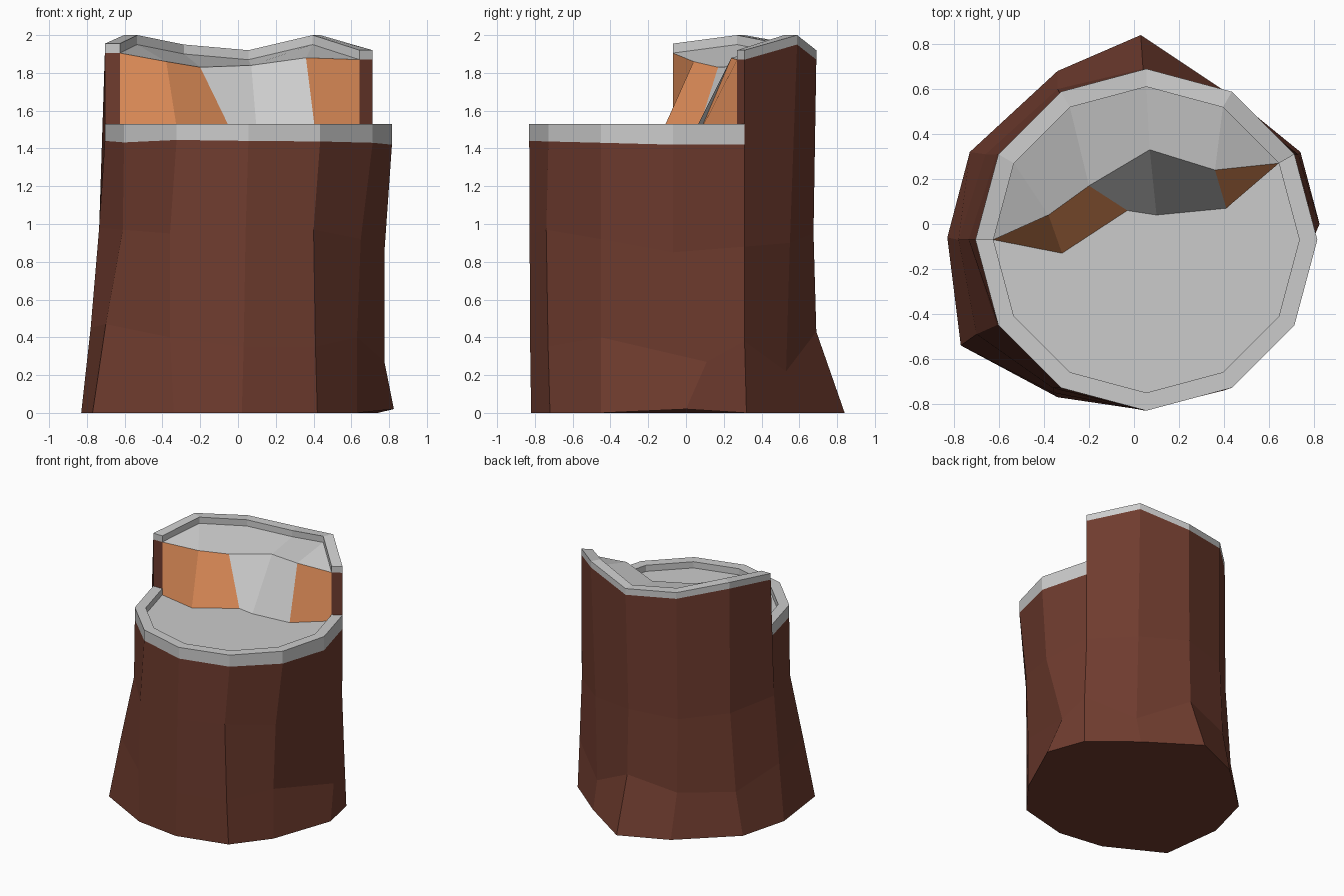
import bpy, bmesh
from math import sin, cos, radians

if "Cube" in bpy.data.objects:
    bpy.data.objects.remove(bpy.data.objects["Cube"])

CX, CY, R_OUT, R_IN = 0.055, -0.07, 0.76, 0.68


def ring(r, ks, zs):
    """Points on the 12-sided stump outline; zs is one height or a list."""
    if not isinstance(zs, (list, tuple)):
        zs = [zs] * len(ks)
    return [(CX + r * cos(radians(30 * k)), CY + r * sin(radians(30 * k)), z)
            for k, z in zip(ks, zs)]


def build(name, lofts, faces=(), colour=None):
    """Each loft is a list of rows; neighbouring rows are joined by quads."""
    bm = bmesh.new()
    for rows in lofts:
        grid = [[bm.verts.new(p) for p in row] for row in rows]
        for low, up in zip(grid, grid[1:]):
            for i in range(len(low) - 1):
                bm.faces.new((low[i], low[i + 1], up[i + 1], up[i]))
    for face in faces:
        bm.faces.new([bm.verts.new(p) for p in face])
    bmesh.ops.remove_doubles(bm, verts=bm.verts, dist=0.001)
    mesh = bpy.data.meshes.new(name)
    bm.to_mesh(mesh)
    bm.free()
    obj = bpy.data.objects.new(name, mesh)
    bpy.context.collection.objects.link(obj)
    if colour:
        mat = bpy.data.materials.new(name + "_colour")
        mat.diffuse_color = (*colour, 1)
        mat.use_nodes = True
        mat.node_tree.nodes["Principled BSDF"].inputs["Base Color"].default_value = mat.diffuse_color
        mesh.materials.append(mat)
    return obj


# Counter-clockwise outline: the back runs from side 1 to 6, the front from 6 to 13
BACK, FRONT = list(range(1, 7)), list(range(6, 14))
FLOOR_Z, LOW_Z, THICK = 1.48, 1.53, 0.05
high_top = [1.92, 2.0, 1.92, 1.95, 2.0, 1.955]
high_bottom = [z - THICK for z in high_top]
low_bottom = [1.44, 1.432, 1.445, 1.44, 1.437, 1.43, 1.42, 1.42]

# Trunk rings, starting from the right side
base = [(.825, 0, .02), (.74, .32, 0), (.42, .58, 0), (.03, .84, 0),
        (-.34, .68, 0), (-.73, .32, 0), (-.83, -.06, 0), (-.77, -.54, 0),
        (-.34, -.77, 0), (.02, -.82, 0), (.42, -.72, 0), (.63, -.45, 0)]
flare = [(.775, .11, .27), (.73, .31, .38), (.42, .53, .22), (.04, .69, .43),
         (-.34, .60, .35), (-.66, .31, .33), (-.78, -.07, .45), (-.70, -.49, .47),
         (-.36, -.75, .40), (.03, -.825, .35), (.41, -.73, .35), (.63, -.45, .40)]
waist = [(.775, -.07, .85), (.71, .31, .88), (.42, .55, .90), (.04, .675, .95),
         (-.33, .58, .93), (-.61, .31, .95), (-.735, -.07, .98), (-.61, -.45, .97),
         (-.36, -.73, .95), (.04, -.828, .95), (.40, -.74, .97), (.65, -.45, .92)]


def pick(points, ks):
    return [points[k % 12] for k in ks]


# Bark: lower trunk, low front, tall back and the two broken wall ends
all_ks = list(range(13))
bark_lofts = [
    [pick(p, all_ks) for p in (base, flare, waist)],
    [pick(waist, FRONT), ring(R_OUT, FRONT, low_bottom)],
    [pick(waist, BACK), ring(R_OUT, BACK, high_bottom)],
]


def wall_end(k, z0, z1):
    rows = [[ring(R_IN, [k], z)[0], ring(R_OUT, [k], z)[0]] for z in (z0, z1)]
    return [row[::-1] for row in rows] if k == 6 else rows


bark_lofts += [wall_end(1, 1.42, high_bottom[0]), wall_end(6, 1.44, high_bottom[-1])]
build("trunk_bark", bark_lofts, [base[::-1]], (.16, .045, .028))

# Edge of the upper step and its foot, from the right end to the left end
inner_low = ring(R_IN, FRONT, FLOOR_Z)
inner_high = ring(R_IN, BACK, high_bottom)
edge = [inner_high[0], (.36, .24, 1.88), (.07, .33, 1.84), (-.20, .17, 1.83),
        (-.38, .04, 1.86), inner_high[-1]]
foot = [inner_low[-1], (.41, .07, FLOOR_Z), (.10, .04, FLOOR_Z),
        (-.03, .06, FLOOR_Z), (-.32, -.13, FLOOR_Z), inner_low[0]]

# Low front cap: raised rim and sunken floor
build("low_cap",
      [[ring(R_OUT, FRONT, low_bottom), ring(R_OUT, FRONT, LOW_Z),
        ring(R_IN, FRONT, LOW_Z), inner_low]],
      [inner_low + foot[1:-1]])

# High back cap: rim, sloping floor, spill down the step, rim ends
build("high_cap",
      [[ring(R_OUT, BACK, high_bottom), ring(R_OUT, BACK, high_top),
        ring(R_IN, BACK, high_top), inner_high, edge],
       [edge[1:4], foot[1:4]],
       wall_end(1, high_bottom[0], high_top[0]),
       wall_end(6, high_bottom[-1], high_top[-1])])

# Exposed bare wood on both sides of the spill
build("bare_wood", [[edge[:2], foot[:2]], [edge[3:], foot[3:]]],
      colour=(.75, .27, .10))
